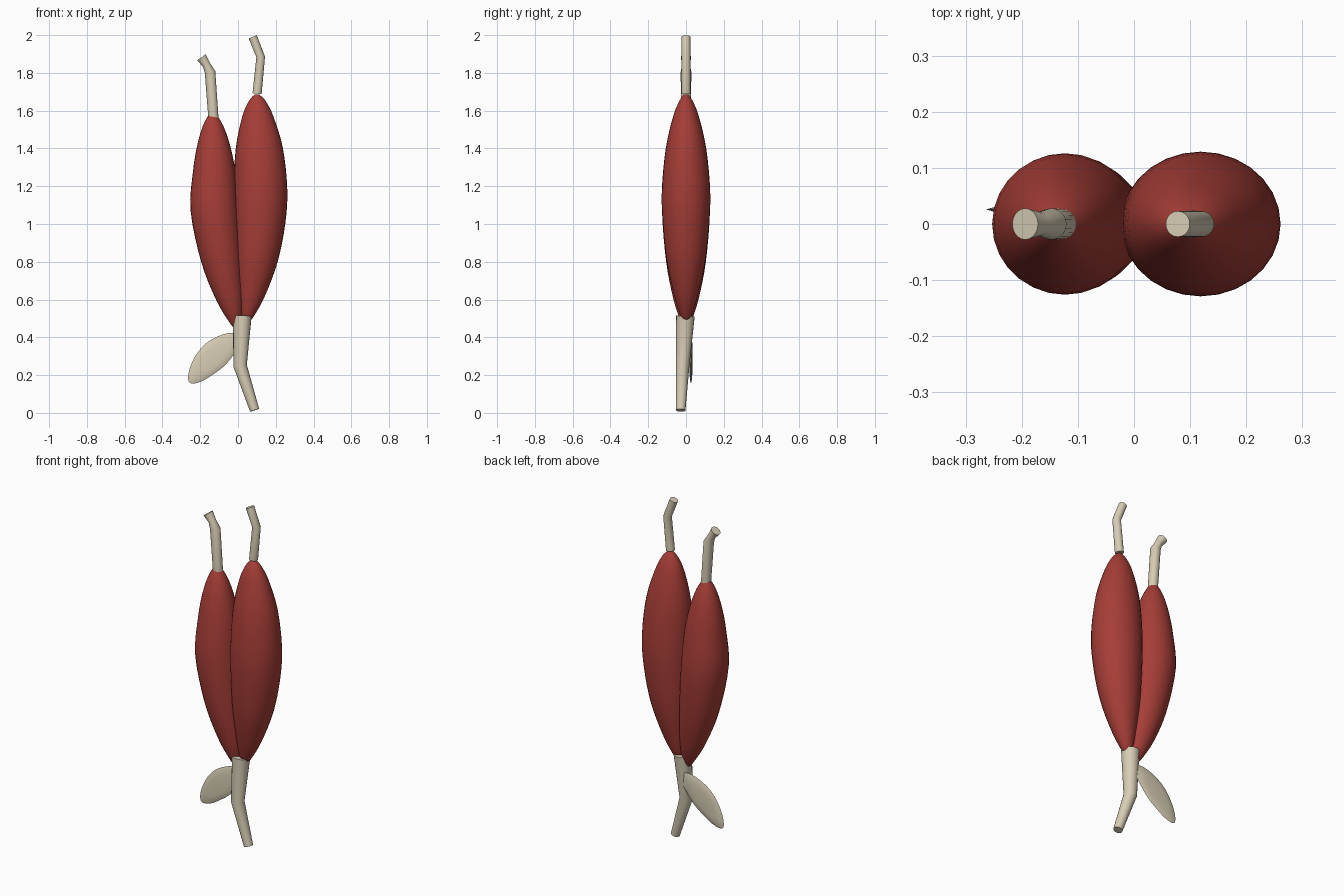
import bpy, bmesh, math
from mathutils import Vector

if "Cube" in bpy.data.objects:
    bpy.data.objects.remove(bpy.data.objects["Cube"])


def material(name, rgb):
    m = bpy.data.materials.new(name)
    m.diffuse_color = (*rgb, 1)
    m.use_nodes = True
    m.node_tree.nodes["Principled BSDF"].inputs["Base Color"].default_value = m.diffuse_color
    return m


RED = material("muscle red", (0.38, 0.047, 0.038))
BONE = material("tendon cream", (0.68, 0.61, 0.46))


def finish(name, bm, mat, angle=40):
    bmesh.ops.recalc_face_normals(bm, faces=bm.faces)
    me = bpy.data.meshes.new(name)
    bm.to_mesh(me)
    bm.free()
    ob = bpy.data.objects.new(name, me)
    bpy.context.collection.objects.link(ob)
    me.materials.append(mat)
    bpy.ops.object.select_all(action='DESELECT')
    ob.select_set(True)
    bpy.context.view_layer.objects.active = ob
    bpy.ops.object.shade_smooth_by_angle(angle=math.radians(angle))
    return ob


def skin(bm, rings):
    """Join successive vertex rings with quads and cap both ends."""
    for a, b in zip(rings, rings[1:]):
        n = len(a)
        for i in range(n):
            j = (i + 1) % n
            bm.faces.new((a[i], a[j], b[j], b[i]))
    bm.faces.new(rings[0])
    bm.faces.new(rings[-1])


def smooth_stations(pts, steps):
    """Catmull-Rom interpolation through tuples."""
    p = [Vector(q) for q in pts]
    out = []
    for i in range(len(p) - 1):
        p0, p1, p2, p3 = p[max(i - 1, 0)], p[i], p[i + 1], p[min(i + 2, len(p) - 1)]
        for s in range(steps):
            t = s / steps
            out.append(0.5 * (2 * p1 + (p2 - p0) * t + (2 * p0 - 5 * p1 + 4 * p2 - p3) * t * t
                              + (3 * p1 - p0 - 3 * p2 + p3) * t ** 3))
    return out + [p[-1]]


def belly(name, stations, n=28):
    """Muscle belly from horizontal rings: z, centre x, x radius, y radius."""
    bm = bmesh.new()
    rings = []
    for z, x, rx, ry in smooth_stations(stations, 4):
        rings.append([bm.verts.new((x + rx * math.cos(2 * math.pi * i / n),
                                    ry * math.sin(2 * math.pi * i / n), z)) for i in range(n)])
    skin(bm, rings)
    return finish(name, bm, RED)


def tendon(name, path, n=20):
    """Round cord with mitred bends: x, y, z, radius."""
    bm = bmesh.new()
    pts = [Vector(p[:3]) for p in path]
    rings = []
    for i, p in enumerate(pts):
        d = (pts[min(i + 1, len(pts) - 1)] - pts[max(i - 1, 0)]).normalized()
        side = Vector((0, 1, 0)).cross(d).normalized()
        up = d.cross(side)
        r = path[i][3]
        rings.append([bm.verts.new(p + r * (math.cos(a) * side + math.sin(a) * up))
                      for a in (2 * math.pi * k / n for k in range(n))])
    skin(bm, rings)
    return finish(name, bm, BONE, 50)


# Muscle bellies
belly("long_belly", [(0.488, 0.05, 0.012, 0.012), (0.515, 0.052, 0.034, 0.03),
                     (0.62, 0.073, 0.070, 0.062), (0.80, 0.098, 0.112, 0.102),
                     (1.00, 0.114, 0.136, 0.123), (1.18, 0.119, 0.142, 0.128),
                     (1.40, 0.113, 0.125, 0.107), (1.57, 0.105, 0.082, 0.068),
                     (1.65, 0.102, 0.045, 0.036), (1.686, 0.10, 0.012, 0.012)])
belly("short_belly", [(0.455, -0.015, 0.012, 0.012), (0.49, -0.019, 0.034, 0.03),
                      (0.60, -0.045, 0.072, 0.066), (0.80, -0.087, 0.108, 0.105),
                      (1.07, -0.123, 0.128, 0.126), (1.28, -0.126, 0.112, 0.108),
                      (1.42, -0.129, 0.086, 0.082), (1.52, -0.132, 0.054, 0.05),
                      (1.58, -0.134, 0.020, 0.02)])

# Upper tendons
tendon("long_upper_tendon", [(0.101, 0, 1.69, 0.024), (0.12, 0, 1.885, 0.023),
                             (0.078, 0, 1.991, 0.023)])
tendon("short_upper_tendon", [(-0.130, 0, 1.56, 0.027), (-0.148, 0, 1.805, 0.028),
                              (-0.168, 0, 1.845, 0.021), (-0.194, 0, 1.882, 0.028)])

# Lower tendon
tendon("lower_tendon", [(0.023, -0.003, 0.513, 0.049), (0.011, -0.018, 0.25, 0.036),
                        (0.088, -0.028, 0.014, 0.025)])

# Thin leaf-shaped sheet beside the lower tendon
outline = smooth_stations([(0.0, 0.42), (-0.04, 0.424), (-0.10, 0.408), (-0.17, 0.368), (-0.22, 0.31),
                           (-0.254, 0.24), (-0.264, 0.18), (-0.245, 0.155), (-0.19, 0.168),
                           (-0.13, 0.205), (-0.08, 0.242), (-0.04, 0.285), (0.0, 0.34)], 3)
mid = sum(outline, Vector((0, 0))) / len(outline)
bm = bmesh.new()
rings = []
for scale, dy in ((0.55, -0.008), (0.85, -0.005), (1, 0), (0.85, 0.005), (0.55, 0.008)):
    ring = []
    for q in outline:
        v = mid + (q - mid) * scale
        ring.append(bm.verts.new((v.x, 0.026 + dy, v.y)))
    rings.append(ring)
skin(bm, rings)
finish("side_sheet", bm, BONE)
